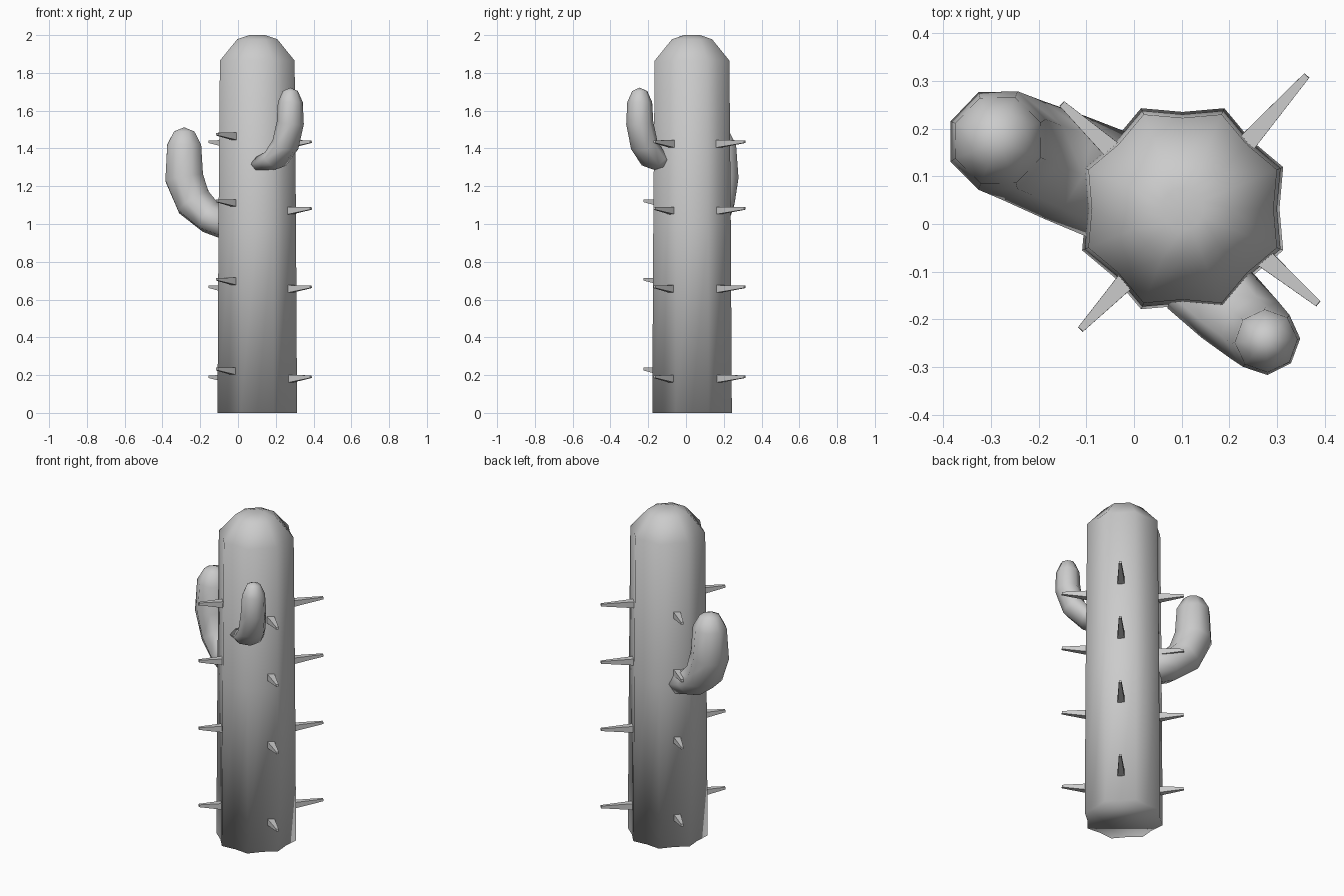
import bpy, math
from mathutils import Vector

if "Cube" in bpy.data.objects:
    bpy.data.objects.remove(bpy.data.objects["Cube"])


def loft(name, rings, smooth=True):
    """Skin rings of points; single-point rings become poles, open ends are capped."""
    verts, faces, idx = [], [], []
    for ring in rings:
        idx.append(list(range(len(verts), len(verts) + len(ring))))
        verts += [tuple(p) for p in ring]
    for a, b in zip(idx, idx[1:]):
        n = len(a)
        for i in range(n):
            j = (i + 1) % n
            if len(b) == 1:
                faces.append((a[i], a[j], b[0]))
            else:
                faces.append((a[i], a[j], b[j], b[i]))
    faces.append(tuple(reversed(idx[0])))
    if len(idx[-1]) > 1:
        faces.append(tuple(idx[-1]))
    me = bpy.data.meshes.new(name)
    me.from_pydata(verts, [], faces)
    me.polygons.foreach_set("use_smooth", [smooth] * len(me.polygons))
    ob = bpy.data.objects.new(name, me)
    bpy.context.collection.objects.link(ob)
    return ob


# Trunk: eight soft ribs, domed top
CX, CY = 0.102, 0.032


def trunk_ring(r, z, groove):
    pts = []
    for i in range(16):
        a = math.radians(22.5 * i)
        k = r if i % 2 else r * groove
        pts.append((CX + k * math.cos(a), CY + k * math.sin(a), z))
    return pts


loft("trunk", [
    trunk_ring(0.228, 0.0, 0.89),
    trunk_ring(0.222, 1.0, 0.89),
    trunk_ring(0.214, 1.865, 0.89),
    trunk_ring(0.115, 1.978, 0.91),
    trunk_ring(0.045, 2.0, 0.95),
    [(CX, CY, 1.995)],
])


# Arms: swept ellipses along an upward bend
def arm(name, tip, inward, path, top):
    """path rows: distance toward trunk, height, sideways radius, in-plane radius"""
    d = Vector((inward[0], inward[1], 0)).normalized()
    up = Vector((0, 0, 1))
    side = up.cross(d)
    base = Vector((tip[0], tip[1], 0))
    centres = [base + d * p[0] + up * p[1] for p in path]
    rings = []
    for i, (c, p) in enumerate(zip(centres, path)):
        t = (centres[min(i + 1, len(path) - 1)] - centres[max(i - 1, 0)]).normalized()
        n = side.cross(t)
        rings.append([c + n * (p[3] * math.cos(k * math.pi / 4))
                      + side * (p[2] * math.sin(k * math.pi / 4)) for k in range(8)])
    rings.append([base + up * top])
    return loft(name, rings)


arm("left_arm", (-0.285, 0.175), (0.285, -0.115), [
    (0.29, 0.985, 0.118, 0.085),
    (0.15, 1.035, 0.116, 0.088),
    (0.055, 1.115, 0.112, 0.102),
    (0.0, 1.245, 0.111, 0.109),
    (0.0, 1.42, 0.097, 0.097),
    (0.0, 1.49, 0.058, 0.058),
], 1.512)

arm("right_arm", (0.277, -0.245), (-0.74, 0.67), [
    (0.20, 1.315, 0.088, 0.045),
    (0.105, 1.345, 0.086, 0.058),
    (0.035, 1.42, 0.078, 0.068),
    (0.0, 1.535, 0.073, 0.071),
    (0.0, 1.645, 0.066, 0.066),
    (0.0, 1.704, 0.04, 0.04),
], 1.722)


# Spines: four columns of tapered square spikes
def spine(name, a, b, z):
    p0, p1 = Vector((a[0], a[1], z - 0.007)), Vector((b[0], b[1], z + 0.006))
    t = (p1 - p0).normalized()
    side = Vector((0, 0, 1)).cross(t).normalized()
    up = t.cross(side)
    rings = [[p + side * (h * u) + up * (h * v)
              for u, v in ((-1, -1), (1, -1), (1, 1), (-1, 1))]
             for p, h in ((p0, 0.021), (p1, 0.007))]
    loft(name, rings, smooth=False)


columns = {
    "back_right": ((0.225, 0.157), (0.362, 0.311), 0.0),
    "front_right": ((0.265, -0.065), (0.386, -0.167), 0.0),
    "back_left": ((-0.035, 0.145), (-0.151, 0.252), 0.0),
    "front_left": ((-0.008, -0.11), (-0.112, -0.221), 0.04),
}
for col, (a, b, dz) in columns.items():
    for i, z in enumerate((0.186, 0.662, 1.077, 1.43)):
        spine(f"spine_{col}_{i + 1}", a, b, z + dz)
